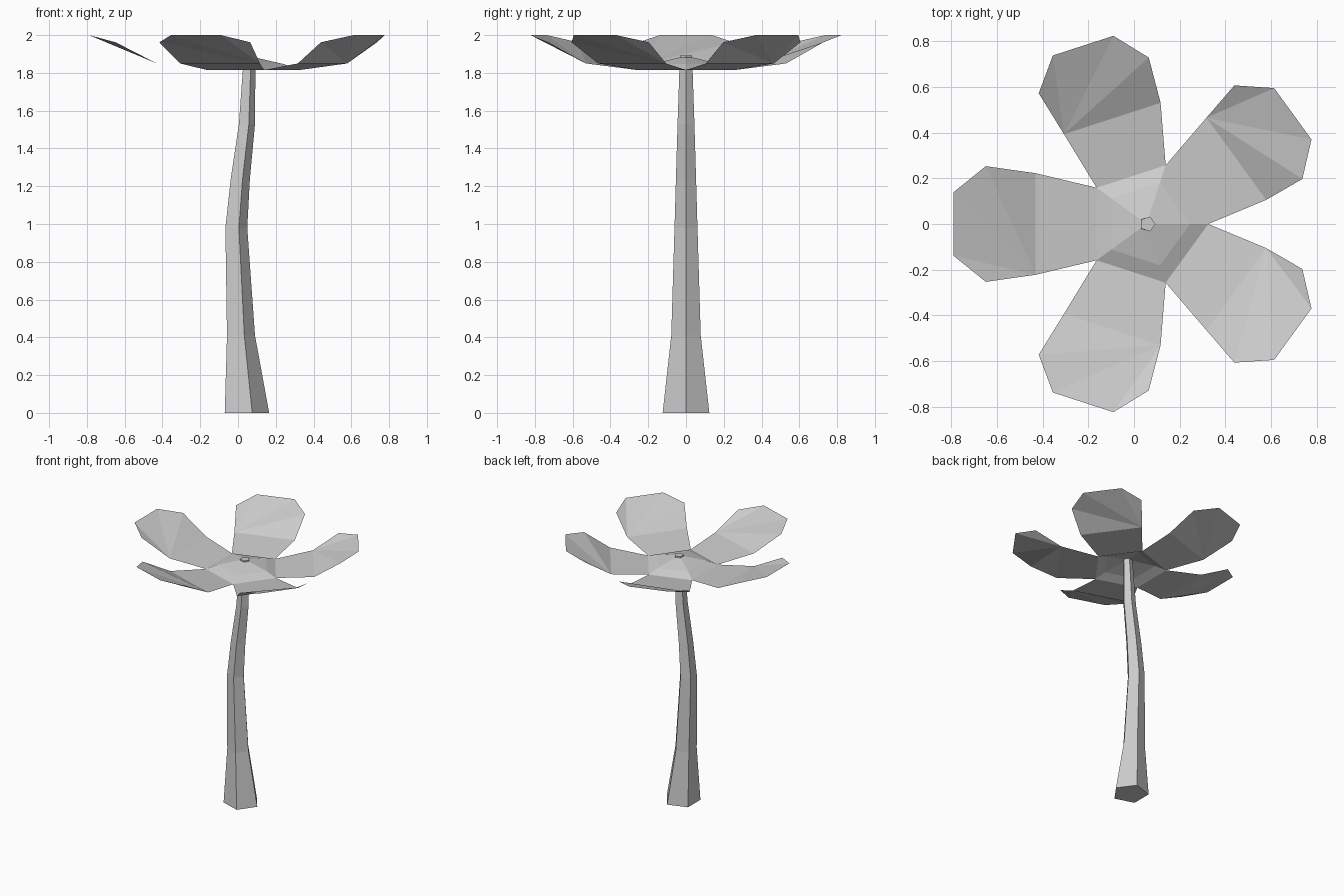
import bpy, bmesh
from math import cos, sin, pi, radians

if "Cube" in bpy.data.objects:
    bpy.data.objects.remove(bpy.data.objects["Cube"])


def finish(bm, name):
    bmesh.ops.recalc_face_normals(bm, faces=bm.faces)
    mesh = bpy.data.meshes.new(name)
    bm.to_mesh(mesh)
    bm.free()
    obj = bpy.data.objects.new(name, mesh)
    bpy.context.collection.objects.link(obj)
    return obj


def ring(bm, cx, z, r):
    return [bm.verts.new((cx + r * cos(2 * pi * i / 5), r * sin(2 * pi * i / 5), z))
            for i in range(5)]


def loft(bm, rings):
    for a, b in zip(rings, rings[1:]):
        for i in range(5):
            j = (i + 1) % 5
            bm.faces.new((a[i], a[j], b[j], b[i]))


# Curved five-sided stem: centre x, height, radius
bm = bmesh.new()
path = [(0.035, 0, 0.13), (0.008, 0.41, 0.082), (-0.015, 0.98, 0.064),
        (0.007, 1.24, 0.056), (0.043, 1.53, 0.047), (0.055, 1.81, 0.037),
        (0.06, 1.892, 0.034)]
rings = [ring(bm, *p) for p in path]
loft(bm, rings)
bm.faces.new(rings[0][::-1])
bm.faces.new(rings[-1])
finish(bm, "stem")

# Low five-sided dome in the middle of the flower
bm = bmesh.new()
rings = [ring(bm, 0.055, 1.815, 0.27), ring(bm, 0.055, 1.846, 0.19)]
loft(bm, rings)
apex = bm.verts.new((0.055, 0, 1.89))
for i in range(5):
    bm.faces.new((rings[1][i], rings[1][(i + 1) % 5], apex))
finish(bm, "flower_centre")

# Five thin petals: centre x, distance out, half width, height
rows = [(0.055, 0.2184, 0.1587, 1.815), (0.055, 0.485, 0.222, 1.85),
        (0.035, 0.683, 0.253, 1.962), (0.031, 0.82, 0.139, 2.0)]
for k in range(5):
    a = radians(36 + 72 * k)
    bm = bmesh.new()
    sides = {}
    for s in (-1, 1):
        sides[s] = [bm.verts.new((cx + r * cos(a) - s * w * sin(a),
                                  r * sin(a) + s * w * cos(a), z))
                    for cx, r, w, z in rows]
    lo, hi = sides[-1], sides[1]
    bm.faces.new((lo[0], lo[1], hi[1], hi[0]))
    # Outer blade is a faceted fan
    rim = [lo[1], lo[2], lo[3], hi[3], hi[2]]
    for p, q in zip(rim, rim[1:]):
        bm.faces.new((hi[1], p, q))
    finish(bm, f"petal_{k + 1}")
